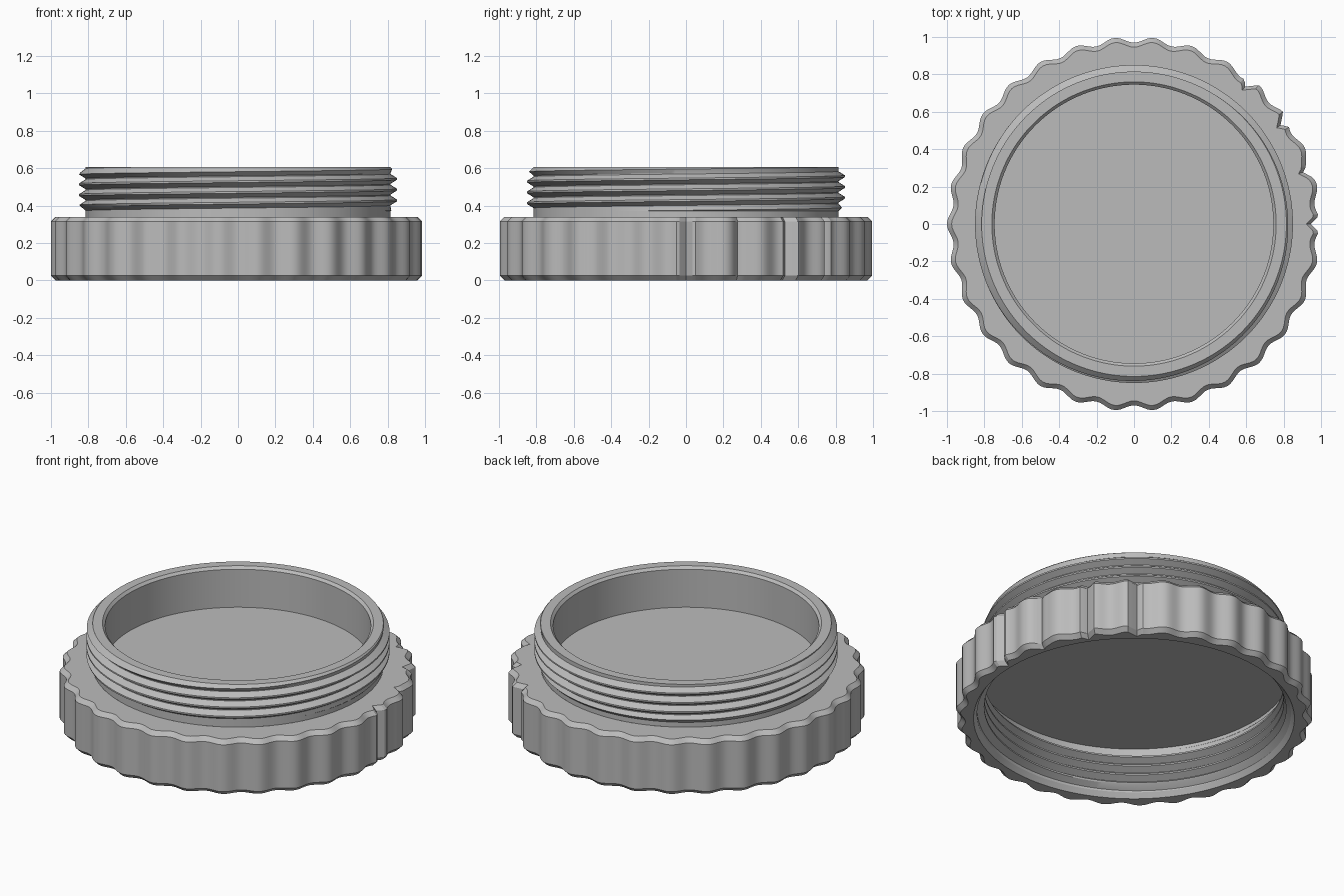
import bpy, bmesh, math

cube = bpy.data.objects.get("Cube")
if cube:
    bpy.data.objects.remove(cube, do_unlink=True)

GREY = (0.5, 0.5, 0.5, 1)
grey = bpy.data.materials.new("plain grey")
grey.use_nodes = True
grey.diffuse_color = GREY
grey.node_tree.nodes["Principled BSDF"].inputs["Base Color"].default_value = GREY

PITCH = 0.0575


def build(name, columns, flip=False):
    """Skin a closed ring of columns, each a list of (angle, radius, height)."""
    bm = bmesh.new()
    grid = [[bm.verts.new((r * math.cos(a), r * math.sin(a), z)) for a, r, z in col]
            for col in columns]
    for left, right in zip(grid, grid[1:]):
        for j in range(len(left) - 1):
            quad = [left[j], right[j], right[j + 1], left[j + 1]]
            bm.faces.new(quad[::-1] if flip else quad)
    bmesh.ops.remove_doubles(bm, verts=bm.verts, dist=0.0002)
    bmesh.ops.dissolve_degenerate(bm, edges=bm.edges, dist=0.0002)
    mesh = bpy.data.meshes.new(name)
    bm.to_mesh(mesh)
    bm.free()
    mesh.materials.append(grey)
    obj = bpy.data.objects.new(name, mesh)
    bpy.context.collection.objects.link(obj)
    bpy.ops.object.select_all(action='DESELECT')
    obj.select_set(True)
    bpy.context.view_layer.objects.active = obj
    bpy.ops.object.shade_smooth_by_angle(angle=math.radians(25))
    return obj


def angles(count):
    return [math.tau * i / count for i in range(count + 1)]


def revolve(name, profile):
    build(name, [[(a, r, z) for r, z in profile] for a in angles(180)])


def thread(name, root, depth, low, high, flip=False):
    """Right-handed helical thread that fades into the root at both ends."""
    section = [(-0.46, 0), (-0.08, 1), (0.08, 1), (0.46, 0)]
    turns = int((high - low) / PITCH) + 4
    columns = []
    for a in angles(180):
        col = []
        for k in range(-2, turns):
            for offset, rise in section:
                z = low + PITCH * (k + offset + a / math.tau)
                z = min(max(z, low), high)
                fade = min(z - low, high - z)
                size = min(abs(depth) * rise, fade)
                col.append((a, root + math.copysign(size, depth), z))
        columns.append(col)
    build(name, columns, flip)


# Scalloped grip with radial V notches on one side
def outline(a):
    r = 0.985 + 0.015 * math.cos(30 * a)
    for notch in (0, 17, 34, 51):
        gap = a - math.radians(notch)
        gap = abs((gap + math.pi) % math.tau - math.pi)
        r = min(r, 0.945 + gap)
    return r


grip = []
for a in angles(360):
    r = outline(a)
    grip.append([(a, 0.90, 0), (a, r - 0.025, 0), (a, r, 0.025), (a, r, 0.315),
                 (a, r - 0.025, 0.34), (a, 0.815, 0.34)])
build("grip_ring", grip)

# Threaded neck above the grip
revolve("neck_base", [(0.815, 0.34), (0.815, 0.37)])
thread("outer_thread", 0.815, 0.035, 0.37, 0.605)

# Lip, inner wall and floor of the cup
revolve("cup_interior", [(0.815, 0.605), (0.76, 0.605), (0.745, 0.59),
                         (0.745, 0.355), (0, 0.355)])

# Threaded socket underneath
revolve("socket_ceiling", [(0, 0.31), (0.88, 0.31), (0.88, 0.29)])
thread("inner_thread", 0.88, -0.04, 0.03, 0.29, flip=True)
revolve("socket_chamfer", [(0.88, 0.03), (0.90, 0)])
